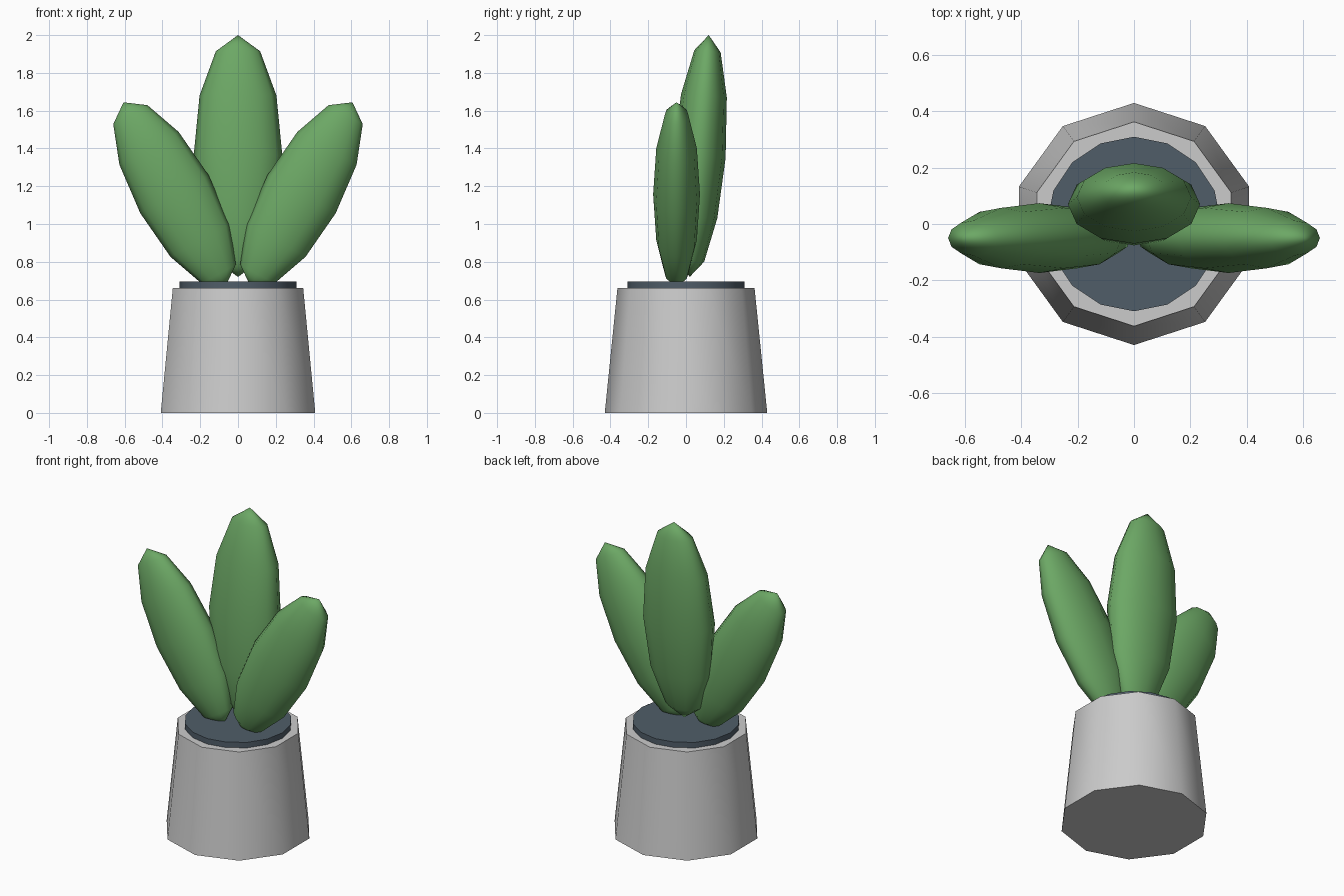
import bpy
from math import radians, pi

if "Cube" in bpy.data.objects:
    bpy.data.objects.remove(bpy.data.objects["Cube"])


def paint(obj, name, color):
    mat = bpy.data.materials.get(name) or bpy.data.materials.new(name)
    mat.diffuse_color = color
    mat.use_nodes = True
    mat.node_tree.nodes["Principled BSDF"].inputs["Base Color"].default_value = mat.diffuse_color
    obj.data.materials.append(mat)


def tapered(name, sides, r_bottom, r_top, z0, z1):
    bpy.ops.mesh.primitive_cone_add(vertices=sides, radius1=r_bottom, radius2=r_top,
                                    depth=z1 - z0, location=(0, 0, (z0 + z1) / 2))
    obj = bpy.context.object
    obj.name = name
    bpy.ops.object.shade_smooth_by_angle(angle=radians(40))
    return obj


def leaf(name, center, half_size, tilt):
    # stretched low-poly sphere, leaned away from the pot centre
    bpy.ops.mesh.primitive_uv_sphere_add(segments=12, ring_count=6, radius=1,
                                         location=center, rotation=tilt)
    obj = bpy.context.object
    obj.name = name
    obj.scale = half_size
    bpy.ops.object.shade_smooth()
    paint(obj, "leaf_green", (0.15, 0.39, 0.13, 1))
    return obj


# Ten-sided pot, wider at the foot
tapered("pot", 10, 0.43, 0.363, 0, 0.66)

# Soil disc standing slightly above the rim
soil = tapered("soil", 16, 0.31, 0.31, 0.62, 0.695)
paint(soil, "soil_slate", (0.08, 0.11, 0.14, 1))

# Tall middle leaf leaning back
leaf("middle_leaf", (0, 0.07, 1.36), (0.235, 0.14, 0.642), (radians(-4.5), 0, 0))

# Pair of side leaves leaning outwards
for side, label in ((1, "right"), (-1, "left")):
    leaf(label + "_leaf", (side * 0.336, -0.05, 1.157), (0.207, 0.124, 0.557),
         (0, side * radians(29), 0))
